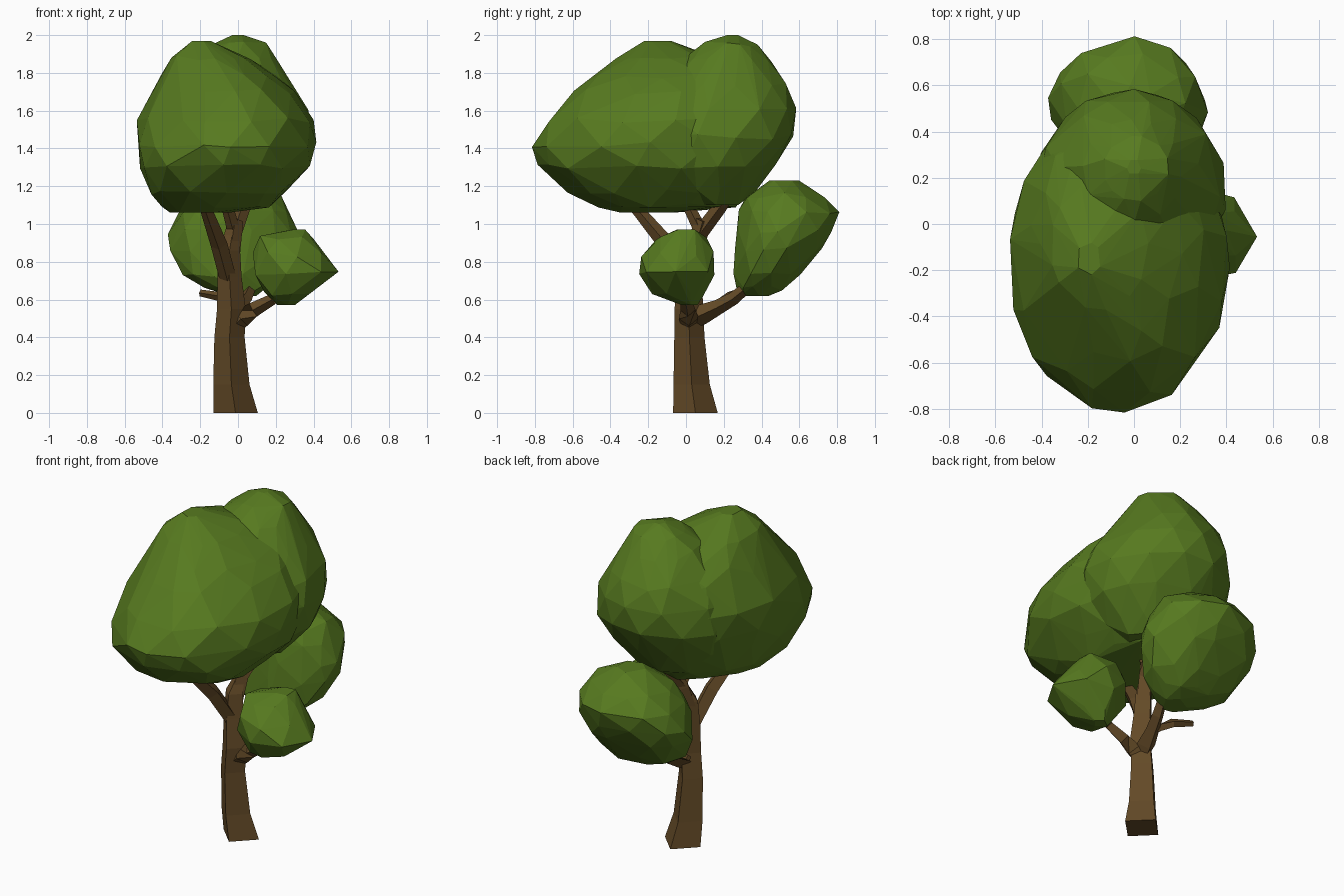
import bpy, bmesh, math, random
from mathutils import Vector

random.seed(4)


def material(name, colour):
    m = bpy.data.materials.new(name)
    m.diffuse_color = (*colour, 1)
    return m


LEAF = material("leaf green", (0.095, 0.195, 0.014))
BARK = material("bark brown", (0.125, 0.068, 0.02))


def finish(bm, name, mat):
    bmesh.ops.recalc_face_normals(bm, faces=bm.faces)
    mesh = bpy.data.meshes.new(name)
    bm.to_mesh(mesh)
    bm.free()
    mesh.materials.append(mat)
    obj = bpy.data.objects.new(name, mesh)
    bpy.context.collection.objects.link(obj)


def foliage(name, slices, sides, jitter=0.25):
    """Faceted hull around oval slices (z, x0, x1, y0, y1[, front-left corner bulge])."""
    bm = bmesh.new()
    last = len(slices) - 1
    for i, (z, x0, x1, y0, y1, *bulge) in enumerate(slices):
        n = max(4, sides // 2) if i in (0, last) else sides
        for k in range(n):
            a = math.tau * (k + 0.5 * (i % 2) + random.uniform(-jitter, jitter)) / n
            dz = 0 if i in (0, last) else random.uniform(-0.015, 0.015)
            f = 1.01
            if bulge:
                f += bulge[0] * max(0, math.cos(a - math.pi * 1.25)) ** 4
            bm.verts.new(((x0 + x1) / 2 + (x1 - x0) / 2 * f * math.cos(a),
                          (y0 + y1) / 2 + (y1 - y0) / 2 * f * math.sin(a), z + dz))
    hull = bmesh.ops.convex_hull(bm, input=bm.verts)
    loose = {v for v in hull["geom_interior"] + hull["geom_unused"]
             if isinstance(v, bmesh.types.BMVert)}
    bmesh.ops.delete(bm, geom=list(loose), context='VERTS')
    finish(bm, name, LEAF)


def limb(name, path, sides=4, upright=False):
    """Tapered faceted tube along (x, y, z, radius) points."""
    bm = bmesh.new()
    pts = [Vector(p[:3]) for p in path]
    rings = []
    for i, p in enumerate(pts):
        t = (pts[min(i + 1, len(pts) - 1)] - pts[max(i - 1, 0)]).normalized()
        if upright:
            t = Vector((0, 0, 1))
        u = Vector((0, 1, 0)) if abs(t.x) > 0.8 else Vector((1, 0, 0))
        u = (u - t * u.dot(t)).normalized()
        v = t.cross(u)
        r = path[i][3]
        rings.append([bm.verts.new(p + r * (u * math.cos(math.tau * k / sides)
                                            + v * math.sin(math.tau * k / sides)))
                      for k in range(sides)])
    for a, b in zip(rings, rings[1:]):
        for k in range(sides):
            j = (k + 1) % sides
            bm.faces.new((a[k], a[j], b[j], b[k]))
    bm.faces.new(rings[0])
    bm.faces.new(rings[-1])
    finish(bm, name, BARK)


# Trunk: diamond section, flared at the ground
limb("trunk", [(-0.013, 0.05, 0, 0.118), (-0.035, 0.03, 0.15, 0.096),
               (-0.045, 0.018, 0.4, 0.08), (-0.035, 0.015, 0.55, 0.076),
               (-0.045, 0.02, 0.72, 0.064), (-0.045, 0.03, 0.86, 0.056),
               (-0.03, 0.06, 0.95, 0.03)], upright=True)

# Upper forks carrying the crown
limb("front_fork", [(-0.055, 0.0, 0.72, 0.045), (-0.10, -0.10, 0.89, 0.045),
                    (-0.17, -0.26, 1.08, 0.032), (-0.20, -0.32, 1.16, 0.027)])
limb("rear_fork", [(-0.045, 0.03, 0.80, 0.052), (-0.025, 0.07, 0.95, 0.046),
                   (-0.01, 0.09, 1.02, 0.038)])
limb("rear_fork_left", [(-0.02, 0.08, 0.96, 0.036), (-0.06, 0.01, 1.10, 0.03),
                        (-0.08, -0.02, 1.15, 0.026)])
limb("rear_fork_right", [(-0.02, 0.075, 0.95, 0.04), (0.03, 0.18, 1.09, 0.037),
                         (0.05, 0.22, 1.15, 0.032)])

# Lower branches carrying the small clumps
limb("right_branch", [(-0.04, 0.015, 0.44, 0.035), (0.015, 0.015, 0.50, 0.052),
                      (0.08, 0.01, 0.545, 0.04), (0.18, 0.0, 0.60, 0.03),
                      (0.26, 0.0, 0.67, 0.025)])
limb("back_branch", [(-0.04, 0.02, 0.47, 0.035), (-0.02, 0.08, 0.52, 0.055),
                     (0.01, 0.17, 0.56, 0.04), (0.04, 0.25, 0.605, 0.035),
                     (0.07, 0.33, 0.67, 0.028)])
limb("stub_branch", [(0.0, 0.16, 0.56, 0.03), (-0.09, 0.22, 0.615, 0.025),
                     (-0.20, 0.26, 0.635, 0.018)])

# Crown: a large front mass and a broad rear hump that blends into it
foliage("crown_front", [
    (1.06, -0.36, -0.05, -0.36, -0.05), (1.10, -0.40, 0.17, -0.46, 0.26),
    (1.17, -0.46, 0.26, -0.62, 0.32, 0.06), (1.30, -0.51, 0.38, -0.77, 0.40, 0.06),
    (1.42, -0.54, 0.41, -0.81, 0.46, 0.0), (1.55, -0.54, 0.40, -0.75, 0.48, -0.08),
    (1.70, -0.45, 0.30, -0.60, 0.44, -0.10), (1.78, -0.41, 0.21, -0.50, 0.38, -0.08),
    (1.88, -0.36, 0.06, -0.37, 0.18), (1.97, -0.25, -0.14, -0.22, -0.08)], 13)
foliage("crown_rear", [
    (1.10, -0.10, 0.17, 0.05, 0.28), (1.17, -0.30, 0.25, -0.10, 0.36),
    (1.30, -0.39, 0.36, -0.22, 0.47), (1.46, -0.43, 0.40, -0.28, 0.57),
    (1.60, -0.41, 0.37, -0.26, 0.58), (1.73, -0.33, 0.28, -0.14, 0.54),
    (1.87, -0.22, 0.20, 0.0, 0.45), (1.95, -0.13, 0.15, 0.10, 0.38),
    (2.0, -0.03, 0.03, 0.21, 0.28)], 12)

# Low clumps at the back and on the right
foliage("back_clump", [
    (0.62, -0.05, 0.10, 0.29, 0.44), (0.66, -0.18, 0.17, 0.27, 0.53),
    (0.73, -0.29, 0.25, 0.25, 0.61), (0.86, -0.36, 0.31, 0.26, 0.72),
    (0.96, -0.37, 0.32, 0.27, 0.77), (1.07, -0.32, 0.28, 0.28, 0.81),
    (1.15, -0.24, 0.22, 0.31, 0.74), (1.23, -0.08, 0.08, 0.44, 0.60)], 10)
foliage("right_clump", [
    (0.57, 0.21, 0.30, -0.02, 0.06), (0.63, 0.14, 0.39, -0.18, 0.09),
    (0.74, 0.07, 0.53, -0.25, 0.15), (0.84, 0.08, 0.46, -0.24, 0.15),
    (0.93, 0.10, 0.40, -0.16, 0.11), (0.97, 0.27, 0.37, -0.06, 0.06)], 7, 0.1)
